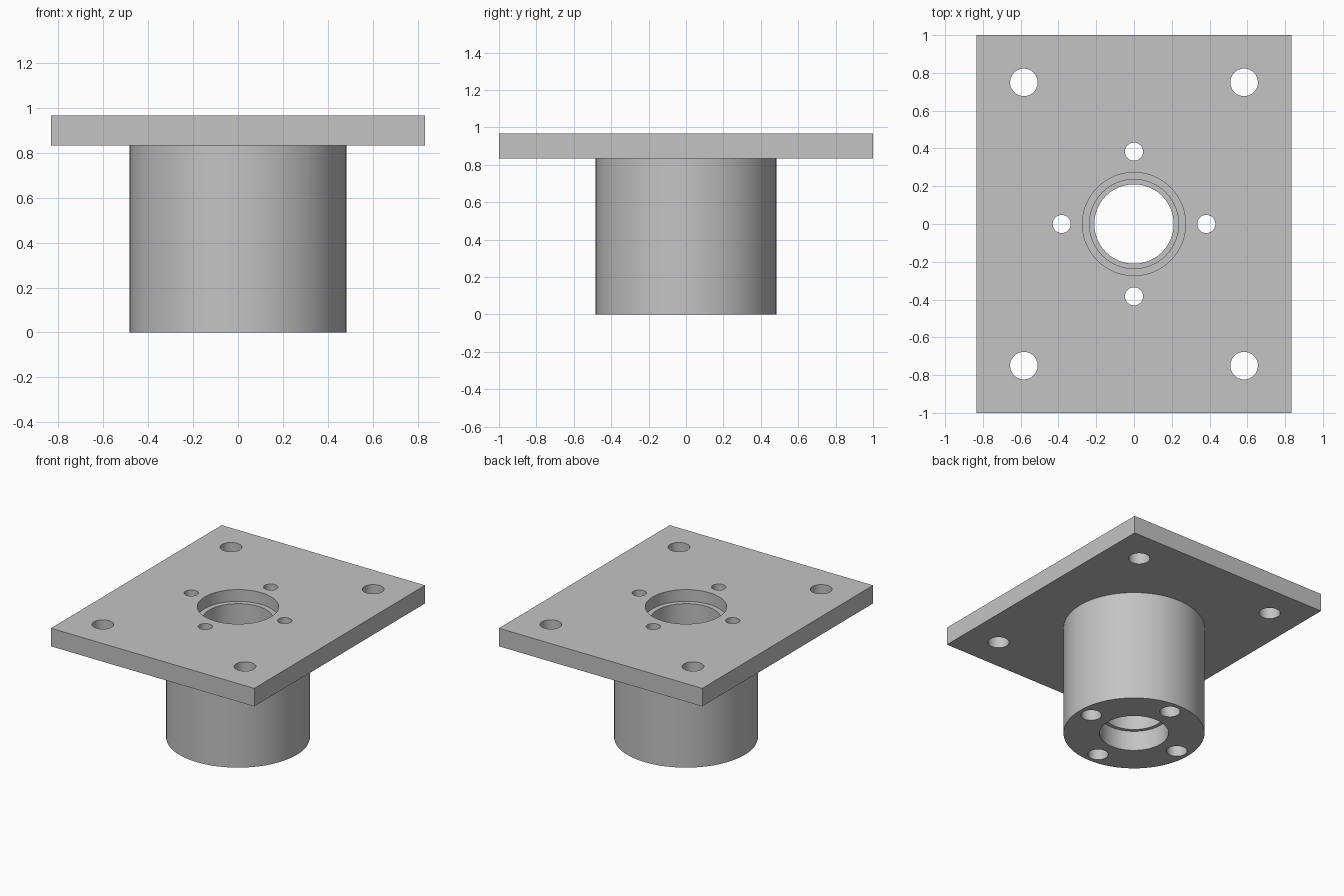
import bpy, bmesh, math
from mathutils import Vector

cube = bpy.data.objects.get("Cube")
if cube:
    bpy.data.objects.remove(cube, do_unlink=True)

TOP, PLATE_BOTTOM = 0.967, 0.833

grey = bpy.data.materials.new("machined_grey")
grey.use_nodes = True
colour = (0.55, 0.55, 0.55, 1)
grey.diffuse_color = colour
grey.node_tree.nodes["Principled BSDF"].inputs["Base Color"].default_value = colour


def add_object(name, bm):
    bmesh.ops.recalc_face_normals(bm, faces=bm.faces)
    mesh = bpy.data.meshes.new(name)
    bm.to_mesh(mesh)
    bm.free()
    mesh.materials.append(grey)
    obj = bpy.data.objects.new(name, mesh)
    bpy.context.collection.objects.link(obj)
    return obj


def turned(name, profile, x=0, y=0, sides=48):
    """Solid of revolution from (radius, height) steps, capped at both ends."""
    bm = bmesh.new()
    rings = []
    for r, z in profile:
        angles = [math.tau * i / sides for i in range(sides)]
        rings.append([bm.verts.new((x + r * math.cos(a), y + r * math.sin(a), z)) for a in angles])
    for low, high in zip(rings, rings[1:]):
        for i in range(sides):
            j = (i + 1) % sides
            bm.faces.new((low[i], low[j], high[j], high[i]))
    bm.faces.new(rings[0][::-1])
    bm.faces.new(rings[-1])
    return add_object(name, bm)


def combine(target, tool, operation):
    """Apply a boolean and discard the tool."""
    tool.hide_render = True
    mod = target.modifiers.new(operation.lower(), "BOOLEAN")
    mod.operation = operation
    mod.solver = "EXACT"
    mod.object = tool
    bpy.context.view_layer.objects.active = target
    bpy.ops.object.modifier_apply(modifier=mod.name)
    bpy.data.objects.remove(tool, do_unlink=True)


# Rectangular mounting plate
bm = bmesh.new()
bmesh.ops.create_cube(bm, size=1)
bmesh.ops.scale(bm, vec=Vector((1.667, 2, TOP - PLATE_BOTTOM)), verts=bm.verts)
bmesh.ops.translate(bm, vec=Vector((0, 0, (TOP + PLATE_BOTTOM) / 2)), verts=bm.verts)
flange = add_object("flanged_sleeve", bm)

# Round sleeve below the plate
sleeve = turned("sleeve", [(0.483, 0), (0.483, 0.9)], sides=96)
combine(flange, sleeve, "UNION")

# Stepped central bore: lower seat, inner lip, long bore, upper recess
bore = turned("bore_cutter", [
    (0.236, -0.1), (0.236, 0.15), (0.21, 0.15), (0.21, 0.28),
    (0.236, 0.28), (0.236, 0.88), (0.273, 0.88), (0.273, 1.1)], sides=96)
combine(flange, bore, "DIFFERENCE")

# Four bolt holes through the sleeve, widened at the bottom
for k in range(4):
    a = k * math.pi / 2
    hole = turned("bolt_cutter", [(0.07, -0.1), (0.07, 0.1), (0.048, 0.1), (0.048, 1.1)],
                  0.383 * math.cos(a), 0.383 * math.sin(a))
    combine(flange, hole, "DIFFERENCE")

# Four mounting holes near the plate corners
for sx in (-1, 1):
    for sy in (-1, 1):
        hole = turned("corner_cutter", [(0.073, 0.7), (0.073, 1.1)], 0.583 * sx, 0.75 * sy)
        combine(flange, hole, "DIFFERENCE")

# Smooth round walls, crisp edges
bpy.ops.object.select_all(action="DESELECT")
flange.select_set(True)
bpy.context.view_layer.objects.active = flange
bpy.ops.object.shade_smooth_by_angle(angle=math.radians(30))
